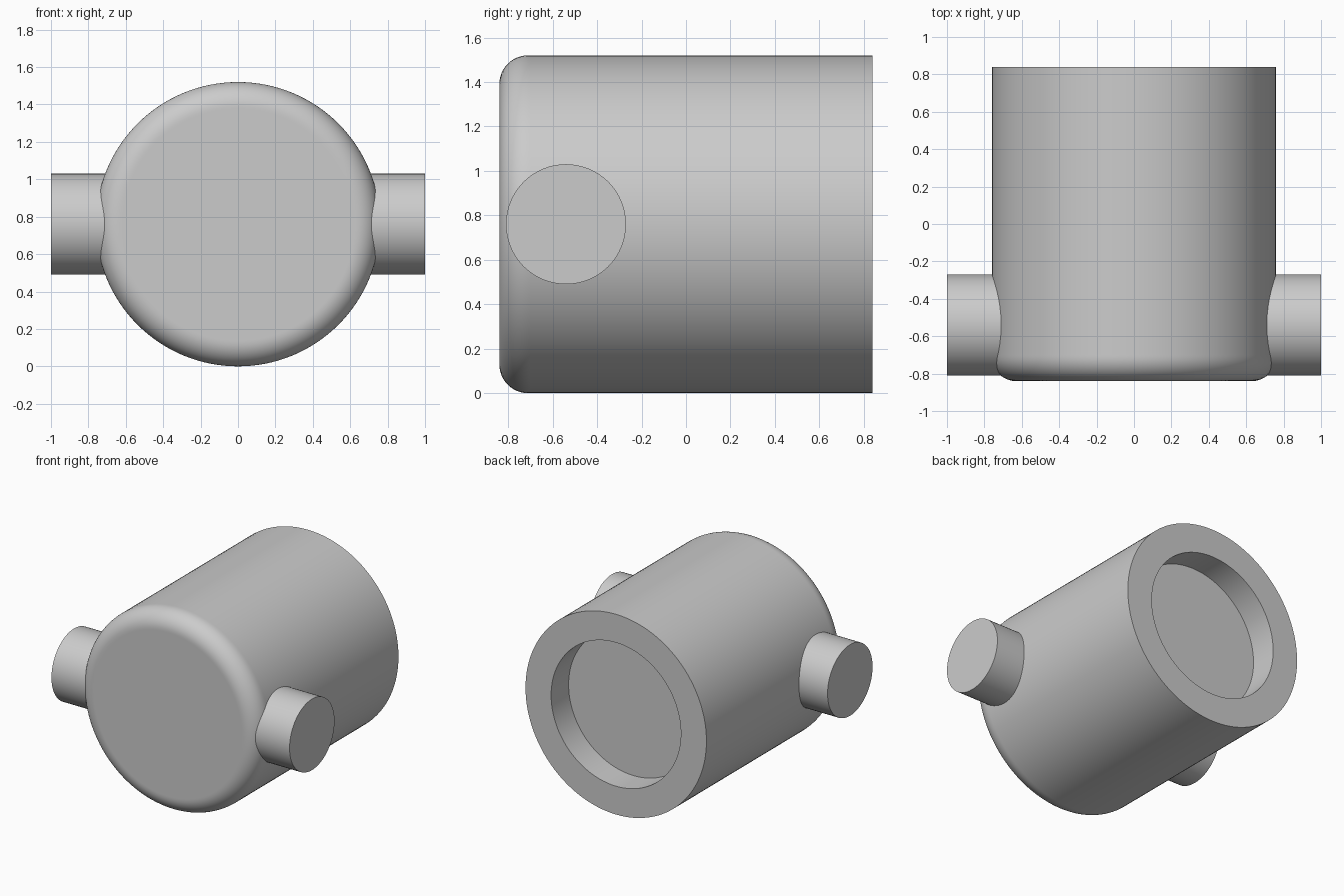
import bpy
import math

cube = bpy.data.objects.get("Cube")
if cube:
    bpy.data.objects.remove(cube, do_unlink=True)

R, HALF, FILLET = 0.76, 0.84, 0.13      # body radius, half length, front rounding
BORE_R, BORE_DEPTH = 0.545, 0.21        # recess in the back
PIN_R, PIN_Y = 0.27, -0.54              # side pins

grey = bpy.data.materials.new("light grey")
grey.use_nodes = True
grey.diffuse_color = (0.6, 0.6, 0.6, 1)
grey.node_tree.nodes["Principled BSDF"].inputs["Base Color"].default_value = (0.6, 0.6, 0.6, 1)


def lathe(name, profile, point, segments):
    """Revolve (radius, position) pairs, closing both ends with flat caps."""
    verts = [point(r, h, 2 * math.pi * i / segments)
             for r, h in profile for i in range(segments)]
    faces = []
    for k in range(len(profile) - 1):
        a, b = k * segments, (k + 1) * segments
        for i in range(segments):
            j = (i + 1) % segments
            faces.append((a + i, a + j, b + j, b + i))
    last = (len(profile) - 1) * segments
    faces.append(tuple(reversed(range(segments))))
    faces.append(tuple(range(last, last + segments)))
    mesh = bpy.data.meshes.new(name)
    mesh.from_pydata(verts, [], faces)
    mesh.materials.append(grey)
    obj = bpy.data.objects.new(name, mesh)
    bpy.context.collection.objects.link(obj)
    bpy.ops.object.select_all(action='DESELECT')
    obj.select_set(True)
    bpy.context.view_layer.objects.active = obj
    bpy.ops.object.mode_set(mode='EDIT')
    bpy.ops.mesh.select_all(action='SELECT')
    bpy.ops.mesh.normals_make_consistent(inside=False)
    bpy.ops.object.mode_set(mode='OBJECT')
    bpy.ops.object.shade_smooth_by_angle(angle=math.radians(30))
    return obj


# Body: flat front, rounded front edge, straight wall, blind recess at the back
profile = [(R - FILLET - 0.01, -HALF)]
for i in range(13):
    t = math.pi / 2 * i / 12
    profile.append((R - FILLET + FILLET * math.sin(t), -HALF + FILLET - FILLET * math.cos(t)))
profile += [(R, -HALF + FILLET + 0.01), (R, HALF), (BORE_R, HALF), (BORE_R, HALF - BORE_DEPTH)]
lathe("body", profile,
      lambda r, h, a: (r * math.cos(a), h, R + r * math.sin(a)), 128)

# Side pins, running into the body wall
for name, side in (("left_pin", 1), ("right_pin", -1)):
    lathe(name, [(PIN_R, 0.62), (PIN_R, 1.0)],
          lambda r, h, a: (side * h, PIN_Y + r * math.cos(a), R + r * math.sin(a)), 64)
